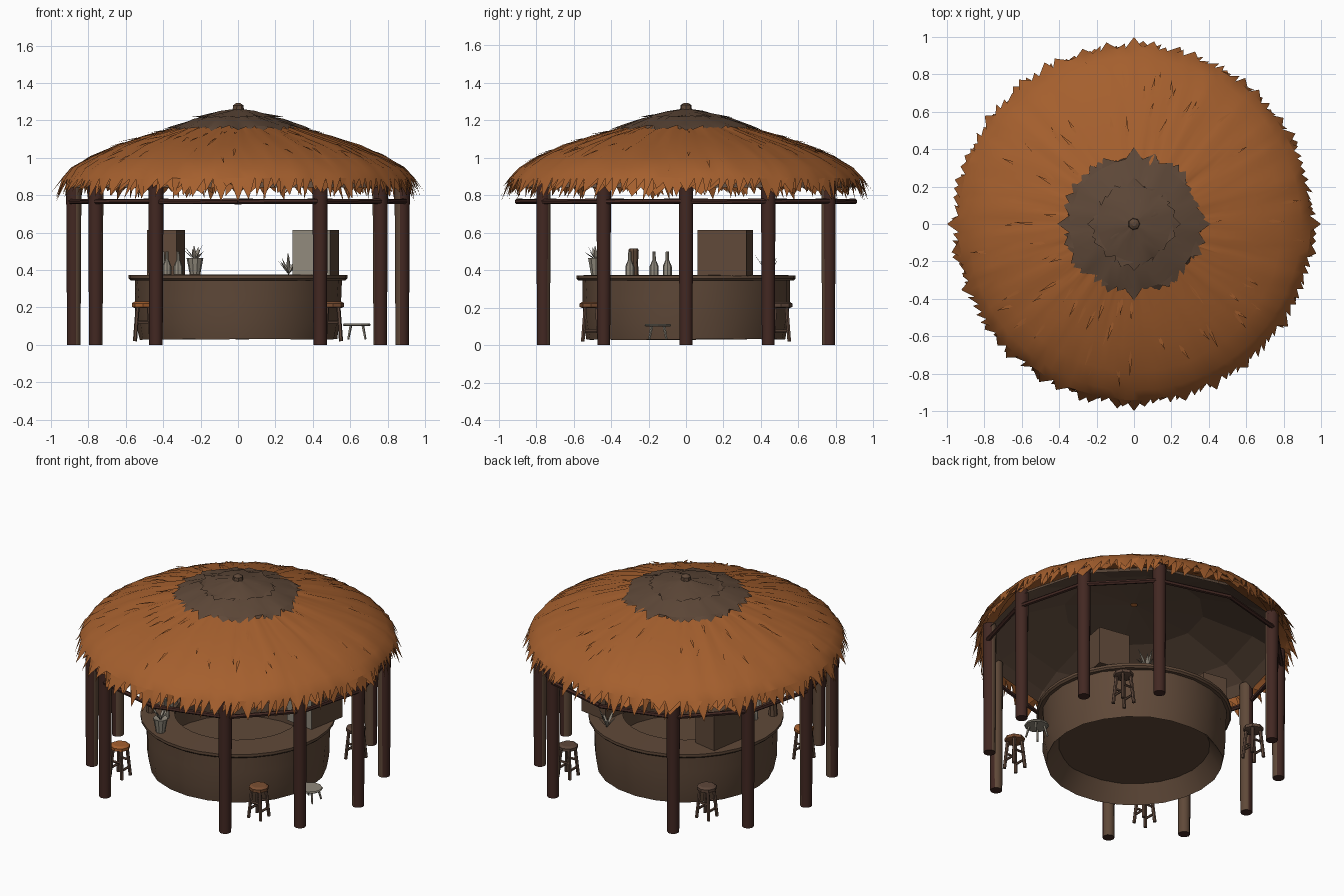
import bpy, math, random
from math import sin, cos, pi, radians
from mathutils import Vector, Matrix

random.seed(4)
if "Cube" in bpy.data.objects:
    bpy.data.objects.remove(bpy.data.objects["Cube"])


def material(name, rgb):
    m = bpy.data.materials.new(name)
    m.use_nodes = True
    m.diffuse_color = (*rgb, 1)
    node = next(n for n in m.node_tree.nodes if n.type == 'BSDF_PRINCIPLED')
    node.inputs["Base Color"].default_value = (*rgb, 1)
    node.inputs["Roughness"].default_value = 0.9
    return m


THATCH = material("orange thatch", (.375, .115, .027))
CAP = material("weathered thatch", (.112, .065, .040))
POST = material("dark red wood", (.055, .021, .016))
WALL = material("brown plank", (.115, .066, .040))
LINING = material("roof lining", (.135, .082, .053))
STOOL = material("stool wood", (.11, .062, .042))
SEAT = material("worn orange seat", (.20, .078, .032))
GREY = material("pale grey", (.28, .25, .20))


def build(name, verts, faces, mat, smooth=None):
    me = bpy.data.meshes.new(name)
    me.from_pydata(verts, [], faces)
    me.update()
    ob = bpy.data.objects.new(name, me)
    bpy.context.collection.objects.link(ob)
    me.materials.append(mat)
    if smooth:
        bpy.ops.object.select_all(action='DESELECT')
        ob.select_set(True)
        bpy.context.view_layer.objects.active = ob
        bpy.ops.object.shade_smooth_by_angle(angle=radians(smooth))
    return ob


def polar(r, a, z):
    return Vector((r * cos(a), r * sin(a), z))


def lathe(name, profile, n, mat, closed=False, caps=True, at=(0, 0, 0), smooth=None, jitter=0):
    """Spin a list of (radius, height) points around a vertical axis."""
    verts, faces = [], []
    for r, z in profile:
        for i in range(n):
            j = random.uniform(-jitter, jitter)
            verts.append(polar(r + j, 2 * pi * i / n, z + j * .6) + Vector(at))
    k = len(profile)
    for s in range(k if closed else k - 1):
        for i in range(n):
            a, b = s * n, (s + 1) % k * n
            faces.append((a + i, a + (i + 1) % n, b + (i + 1) % n, b + i))
    if caps and not closed:
        faces += [tuple(reversed(range(n))), tuple(range((k - 1) * n, k * n))]
    return build(name, verts, faces, mat, smooth)


def rod(name, a, b, r1, r2, n, mat):
    """Tapered pole from a to b."""
    a, b = Vector(a), Vector(b)
    turn = Vector((0, 0, 1)).rotation_difference(b - a).to_matrix().to_4x4()
    ob = lathe(name, [(r1, 0), (r2, (b - a).length)], n, mat, smooth=50)
    ob.data.transform(Matrix.Translation(a) @ turn)
    return ob


def thatch(name, profile, n, reach, drop, mat, jitter):
    """Thatch skirt whose lower edge ends in ragged pointed tufts."""
    verts, faces = [], []
    for s, (r, z) in enumerate(profile):
        for i in range(n):
            j = random.uniform(-jitter, jitter) if s else 0
            verts.append(polar(r + j, 2 * pi * i / n, z + j))
    for s in range(len(profile) - 1):
        for i in range(n):
            a, b, k = s * n, (s + 1) * n, (i + 1) % n
            faces.append((a + i, b + i, b + k, a + k))
    base, (r, z) = (len(profile) - 1) * n, profile[-1]
    for i in range(n):
        long = 1 if i % (n // 4) == 0 else random.uniform(.2, .85)
        lean = random.uniform(-.4, .4) if long < 1 else 0
        verts.append(polar(r + reach * long, 2 * pi * (i + lean) / n, z - drop * random.uniform(.35, 1)))
        tip = len(verts) - 1
        faces.append((base + i, tip, base + (i + 1) % n))
        if long > .6:
            faces.append((base + (i - 1) % n, tip, base + i))
    return build(name, verts, faces, mat, 35)


def blades(name, rows, mat):
    """Flat pointed leaves, each given as base, tip and width."""
    verts, faces = [], []
    for base, tip, w in rows:
        side = (tip - base).cross(Vector((0, 0, 1))).normalized() * w
        mid = base.lerp(tip, .4) + Vector((0, 0, w * .4))
        k = len(verts)
        verts += [base, mid - side, tip, mid + side]
        faces.append((k, k + 1, k + 2, k + 3))
    return build(name, verts, faces, mat)


# Thatched roof in layers
ROOF = [(.02, 1.235), (.2, 1.2), (.36, 1.155), (.5, 1.115), (.65, 1.066), (.79, 1.005), (.89, .945), (.94, .89)]
thatch("roof_thatch", ROOF, 132, .06, .125, THATCH, .004)
thatch("fringe_under", [(.82, .955), (.88, .915), (.915, .875)], 84, .055, .085, THATCH, .006)
thatch("roof_cap", [(.015, 1.25), (.12, 1.235), (.24, 1.205), (.345, 1.168)], 48, .065, .028, CAP, .006)
thatch("roof_cap_top", [(.01, 1.262), (.1, 1.247), (.2, 1.222)], 24, .05, .008, CAP, .006)
lathe("finial", [(.036, 1.24), (.03, 1.27), (.03, 1.28), (.012, 1.292)], 7, CAP, smooth=30)
lathe("roof_lining", [(.02, 1.11), (.42, 1.07), (.72, .965), (.85, .89), (.90, .84)], 12, LINING, caps=False)


def roof_height(r):
    for (r0, z0), (r1, z1) in zip(ROOF, ROOF[1:]):
        if r0 <= r <= r1:
            return z0 + (z1 - z0) * (r - r0) / (r1 - r0)
    return ROOF[-1][1]


# Loose straw lying on the thatch
tufts = []
for i in range(70):
    r, a = random.uniform(.36, .8), random.uniform(0, 2 * pi)
    out = r + random.uniform(.09, .15)
    tufts.append((polar(r, a, roof_height(r) - .003),
                  polar(out, a + random.uniform(-.04, .04), roof_height(out) + random.uniform(.004, .02)), .009))
blades("loose_straw", tufts, THATCH)

# Posts with paler inner sides, open at the front and back, and the ring beam
for i in range(12):
    a, b = i * pi / 6, (i + 1) * pi / 6
    if i not in (3, 9):
        post = rod("post", polar(.878, a, 0), polar(.878, a, .88), .036, .041, 10, POST)
        post.data.materials.append(WALL)
        for f in post.data.polygons:
            f.material_index = int(f.normal.dot(polar(1, a, 0)) < -.4)
    rod("ring_beam", polar(.9, a, .765), polar(.9, b, .768), .014, .014, 6, POST)

# Round bar counter with raised floor
lathe("counter", [(.53, .03), (.545, .12), (.552, .24), (.555, .35), (.45, .35), (.45, .14)],
      24, WALL, closed=True, smooth=30, jitter=.005)
lathe("counter_top", [(.575, .345), (.585, .355), (.585, .372), (.38, .375), (.38, .347)],
      32, WALL, closed=True, smooth=30)
lathe("counter_floor", [(.455, .135), (.455, .15)], 24, WALL)


# Cabinets standing on the counter
def cabinet(name, x, y, width, depth):
    bpy.ops.mesh.primitive_cube_add(size=1, location=(x, y, .492), rotation=(0, 0, radians(-10)))
    ob = bpy.context.object
    ob.name, ob.scale = name, (width, depth, .245)
    ob.data.materials.append(WALL)
    return ob


tall = cabinet("wide_cabinet", .415, .21, .205, .265)
tall.data.materials.append(GREY)
for f in tall.data.polygons:
    f.material_index = int(f.normal.y < -.5)
cabinet("narrow_cabinet", -.385, .2, .16, .25)


# Stools
def stool(x, y, seat_mat):
    lathe("stool_seat", [(.045, .197), (.06, .203), (.061, .222), (.045, .231)], 8, seat_mat,
          at=(x, y, 0), smooth=30)
    legs = []
    for k in range(4):
        a = k * pi / 2 + pi / 4
        foot, top = Vector((x, y, 0)) + polar(.062, a, .02), Vector((x, y, 0)) + polar(.042, a, .205)
        rod("stool_leg", foot, top, .011, .011, 6, STOOL)
        legs.append((foot, top))
    for k in range(4):
        t = .3 + .25 * (k % 2)
        rod("stool_rung", legs[k][0].lerp(legs[k][1], t), legs[k - 1][0].lerp(legs[k - 1][1], t),
            .008, .008, 5, STOOL)


stool(-.507, -.507, THATCH)
stool(.507, -.507, SEAT)
stool(-.507, .507, STOOL)
stool(.507, .507, STOOL)

# Low side table
lathe("low_table_top", [(.07, .1), (.075, .106), (.07, .113)], 10, GREY, at=(.635, -.15, 0))
for k in range(4):
    a = k * pi / 2 + pi / 4
    c = Vector((.635, -.15, 0))
    rod("low_table_leg", c + polar(.065, a, .03), c + polar(.045, a, .105), .006, .008, 5, GREY)


# Plants and tableware on the counter
def plant(name, x, y, z, length, count):
    rows = []
    for k in range(count):
        a = 2 * pi * k / count + random.uniform(-.3, .3)
        rows.append((Vector((x, y, z)), Vector((x, y, z)) + polar(length * random.uniform(.4, .9), a,
                     length * random.uniform(.5, 1)), .01))
    blades(name, rows, GREY)


lathe("plant_pot", [(.028, .375), (.042, .45), (.045, .465), (.03, .46)], 10, GREY, at=(-.23, -.48, 0), smooth=30)
plant("pot_leaves", -.23, -.48, .45, .09, 9)
plant("spiky_leaves", .27, .44, .375, .12, 8)
lathe("mug", [(.028, .375), (.024, .44), (.028, .505), (.022, .515)], 8, WALL, at=(-.44, -.28, 0), smooth=30)
for x, y in ((-.38, -.17), (-.40, -.10), (-.32, -.3)):
    lathe("bottle", [(.024, .375), (.024, .42), (.009, .455), (.008, .5)], 8, GREY, at=(x, y, 0), smooth=30)
